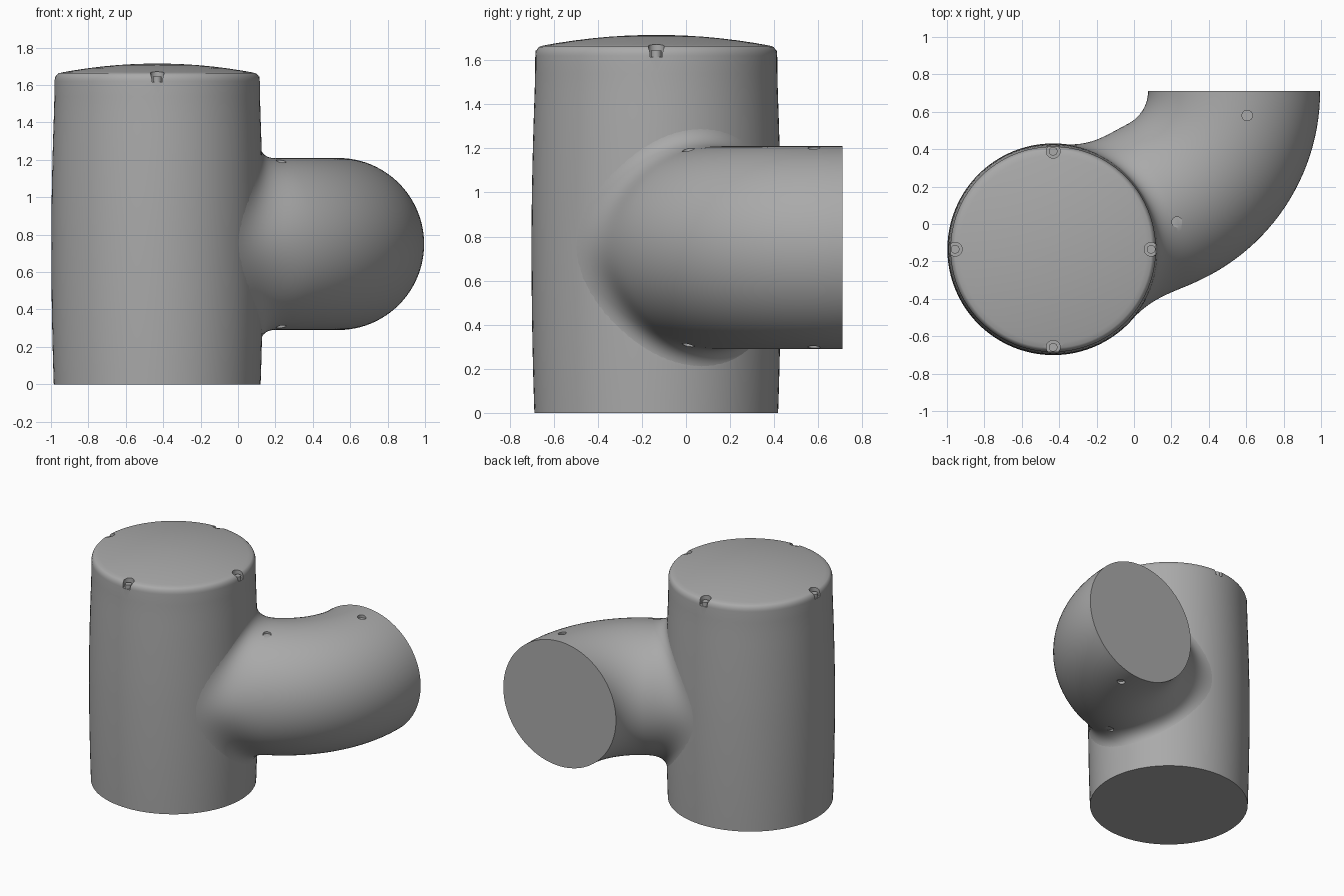
import bpy, bmesh
from math import sin, cos, asin, pi, radians
from mathutils import Vector

if "Cube" in bpy.data.objects:
    bpy.data.objects.remove(bpy.data.objects["Cube"])

grey = bpy.data.materials.new("plain grey")
grey.use_nodes = True
colour = (0.4, 0.4, 0.4, 1)
grey.diffuse_color = colour
grey.node_tree.nodes["Principled BSDF"].inputs["Base Color"].default_value = colour

AXIS = Vector((-0.432, -0.135, 0))   # main body axis
BEND = Vector((-0.12, 0.71, 0.75))   # centre of the elbow bend
BEND_R, PIPE_R = 0.655, 0.46
UP = Vector((0, 0, 1))
SEGS = 96


def loft(name, rings):
    """Closed skin through a list of equal-sized rings."""
    bm = bmesh.new()
    loops = [[bm.verts.new(p) for p in ring] for ring in rings]
    for a, b in zip(loops, loops[1:]):
        for i in range(len(a)):
            j = (i + 1) % len(a)
            bm.faces.new((a[i], a[j], b[j], b[i]))
    bm.faces.new(loops[0])
    bm.faces.new(loops[-1])
    bmesh.ops.recalc_face_normals(bm, faces=bm.faces)
    mesh = bpy.data.meshes.new(name)
    bm.to_mesh(mesh)
    bm.free()
    mesh.materials.append(grey)
    obj = bpy.data.objects.new(name, mesh)
    bpy.context.collection.objects.link(obj)
    return obj


def circle(centre, r, z, segs=SEGS):
    return [Vector((centre.x + r * cos(2 * pi * i / segs),
                    centre.y + r * sin(2 * pi * i / segs), z)) for i in range(segs)]


def peg(name, x, y, r, z0, z1):
    c = Vector((x, y, 0))
    return loft(name, [circle(c, r, z0, 24), circle(c, r, z1, 24)])


def cut(target, cutter):
    mod = target.modifiers.new("cut", 'BOOLEAN')
    mod.operation = 'DIFFERENCE'
    mod.solver = 'EXACT'
    mod.object = cutter
    bpy.context.view_layer.objects.active = target
    bpy.ops.object.modifier_apply(modifier=mod.name)
    bpy.data.objects.remove(cutter)


def smooth(obj):
    bpy.ops.object.select_all(action='DESELECT')
    obj.select_set(True)
    bpy.context.view_layer.objects.active = obj
    bpy.ops.object.shade_smooth_by_angle(angle=radians(35))


def body_radius(z):
    """Slightly barrelled wall."""
    return 0.553 + 0.013 * max(0, 1 - ((z - 0.75) / 0.75) ** 2) - 0.005 * max(0, z - 0.9)


# Main body: barrelled wall, rounded rim, shallow domed top
profile = [(body_radius(z), z) for z in [1.62 * i / 20 for i in range(21)]]
rim = profile[-1][0]
profile += [(rim - 0.03 * (1 - cos(t)), 1.62 + 0.045 * sin(t))
            for t in [radians(15 * k) for k in range(1, 6)]]
edge = profile[-1][0]
profile += [(edge * f, 1.664 + 0.051 * (1 - f * f))
            for f in (0.95, 0.85, 0.7, 0.55, 0.4, 0.25, 0.1, 0.02)]
body = loft("body", [circle(AXIS, r, z) for r, z in profile])

# Side pipe: bent tube, then a flared fillet landing on the body wall
def pipe_ring(th):
    out = Vector((cos(th), -sin(th), 0))
    return [BEND + out * (BEND_R + PIPE_R * cos(a)) + UP * PIPE_R * sin(a)
            for a in [2 * pi * i / SEGS for i in range(SEGS)]]


STOP = radians(62)
rings = [pipe_ring(STOP * k / 24) for k in range(25)]
back = Vector((-sin(STOP), -cos(STOP), 0))
starts = rings[-1]
curves = []
for i, p in enumerate(starts):
    a = 2 * pi * i / SEGS
    phi = radians(21.5) - asin(0.9 * cos(a))
    z = 0.75 + 0.56 * sin(a)
    q = AXIS + Vector((cos(phi), sin(phi), 0)) * (body_radius(z) - 0.002) + UP * z
    away = Vector((sin(phi), -cos(phi), 0)) * cos(a) + UP * sin(a)
    reach = 0.42 * (q - p).length
    curves.append((p, p + back * reach, q - away * reach, q))
for k in range(1, 13):
    t = k / 12
    s = 1 - t
    rings.append([p * s**3 + c * 3 * s * s * t + d * 3 * s * t * t + q * t**3
                  for p, c, d, q in curves])
# Close the tube inside the body
inner = AXIS + UP * 0.75
rings.append([inner + (p - inner) * 0.5 for p in rings[-1]])
pipe = loft("side_pipe", rings)

# Rim pockets with a bolt head in each
for n in range(4):
    x = AXIS.x + 0.524 * cos(n * pi / 2)
    y = AXIS.y + 0.524 * sin(n * pi / 2)
    cut(body, peg("pocket", x, y, 0.037, 1.615, 1.8))
    smooth(peg("rim_bolt", x, y, 0.023, 1.61, 1.645))

# Shallow round recesses on the top and underside of the pipe
for x, y in ((0.23, 0.01), (0.605, 0.58)):
    for low, high in ((1.185, 1.4), (0.1, 0.315)):
        cut(pipe, peg("recess", x, y, 0.028, low, high))

smooth(body)
smooth(pipe)
